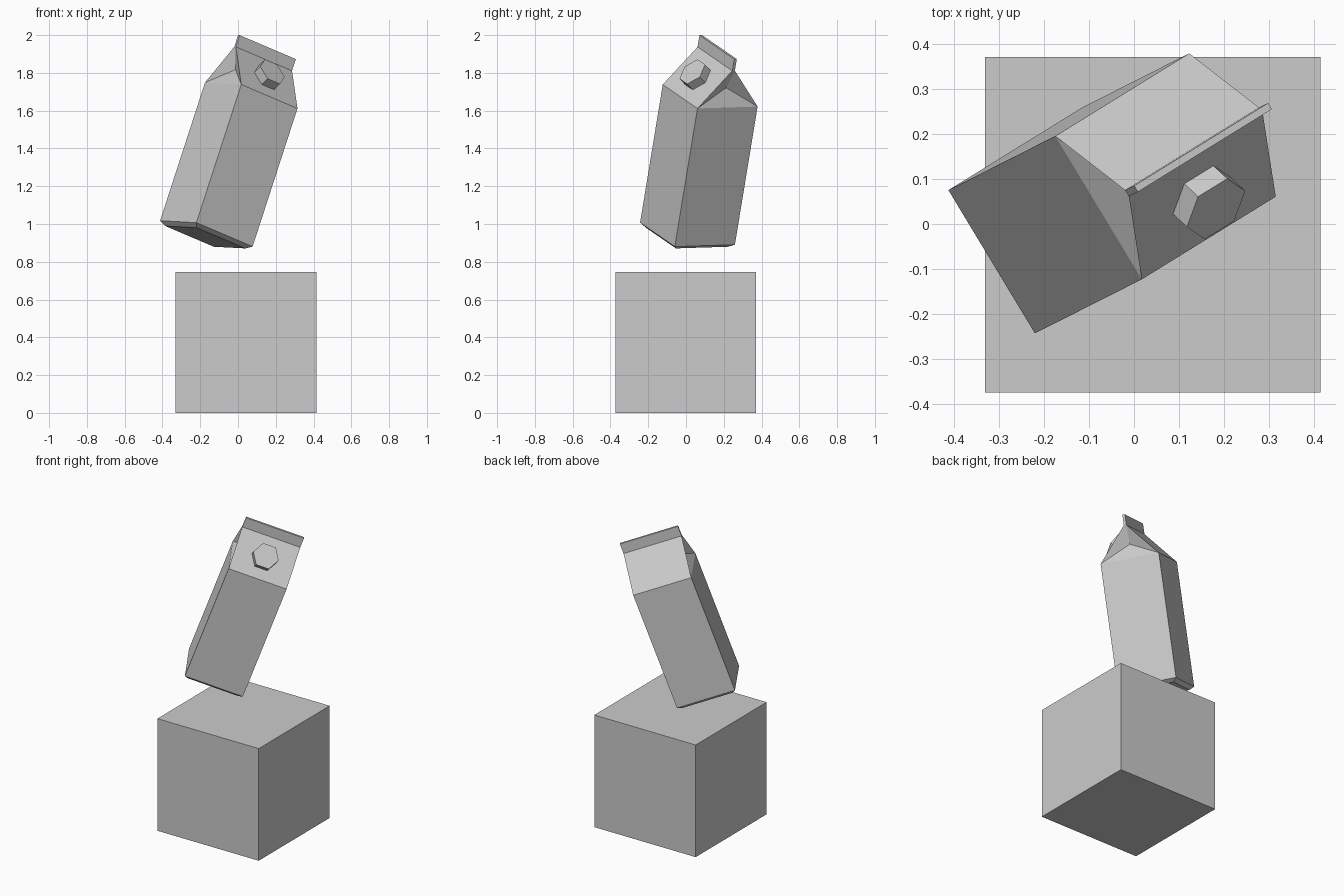
import bpy, bmesh, math
from mathutils import Matrix, Vector

if "Cube" in bpy.data.objects:
    bpy.data.objects.remove(bpy.data.objects["Cube"])

# Tilted frame of the carton; origin at the centre of the shoulder line
u = Vector((0.8, 0.494, -0.341)).normalized()
w = Vector((0.308, 0.156, 0.9385))
w = (w - u * w.dot(u)).normalized()
v = w.cross(u)
frame = Matrix((u, v, w)).transposed().to_4x4()
frame.translation = (0.07, 0.128, 1.68)

H = 0.186            # half width
T = 0.008            # half thickness of the sealed fin
RIDGE, TOP = 0.207, 0.273


def finish(name, bm, matrix=Matrix()):
    bmesh.ops.recalc_face_normals(bm, faces=bm.faces)
    me = bpy.data.meshes.new(name)
    bm.to_mesh(me)
    bm.free()
    ob = bpy.data.objects.new(name, me)
    ob.matrix_world = matrix
    bpy.context.collection.objects.link(ob)
    return ob


def ring(bm, hx, hy, z):
    return [bm.verts.new((sx * hx, sy * hy, z))
            for sx, sy in ((-1, -1), (1, -1), (1, 1), (-1, 1))]


def walls(bm, a, b, sides=range(4)):
    for i in sides:
        j = (i + 1) % 4
        bm.faces.new((a[i], a[j], b[j], b[i]))


# Pedestal block
bm = bmesh.new()
bmesh.ops.create_cube(bm, size=0.745, matrix=Matrix.Translation((0.042, -0.002, 0.3725)))
finish("pedestal_block", bm)

# Carton: chamfered base, body, gable roof and sealed fin
bm = bmesh.new()
base = ring(bm, H - 0.025, H - 0.025, -0.798)
low = ring(bm, H, H, -0.778)
shoulder = ring(bm, H, H, 0)
ridge = ring(bm, H, T, RIDGE)
top = ring(bm, H, T, TOP)
bm.faces.new(base)
walls(bm, base, low)
walls(bm, low, shoulder)
walls(bm, shoulder, ridge, (0, 2))
walls(bm, ridge, top)
bm.faces.new(top)
# Gable ends folded inward
for i, sx in ((1, 1), (3, -1)):
    j = (i + 1) % 4
    fold = bm.verts.new((sx * (H - 0.046), 0, 0.095))
    loop = (shoulder[i], shoulder[j], ridge[j], ridge[i])
    for k in range(4):
        bm.faces.new((loop[k], loop[(k + 1) % 4], fold))
finish("carton", bm, frame)

# Six-sided screw cap on the front roof panel
slope = Vector((0, H - T, RIDGE)).normalized()
normal = Vector((1, 0, 0)).cross(slope)
cap = Matrix((Vector((1, 0, 0)), slope, normal)).transposed().to_4x4()
cap.translation = Vector((0, -H, 0)) + slope * 0.138 + normal * 0.021
bm = bmesh.new()
bmesh.ops.create_cone(bm, cap_ends=True, segments=6, radius1=0.081, radius2=0.081, depth=0.062,
                      matrix=cap @ Matrix.Rotation(math.pi / 2, 4, 'Z'))
finish("screw_cap", bm, frame)
